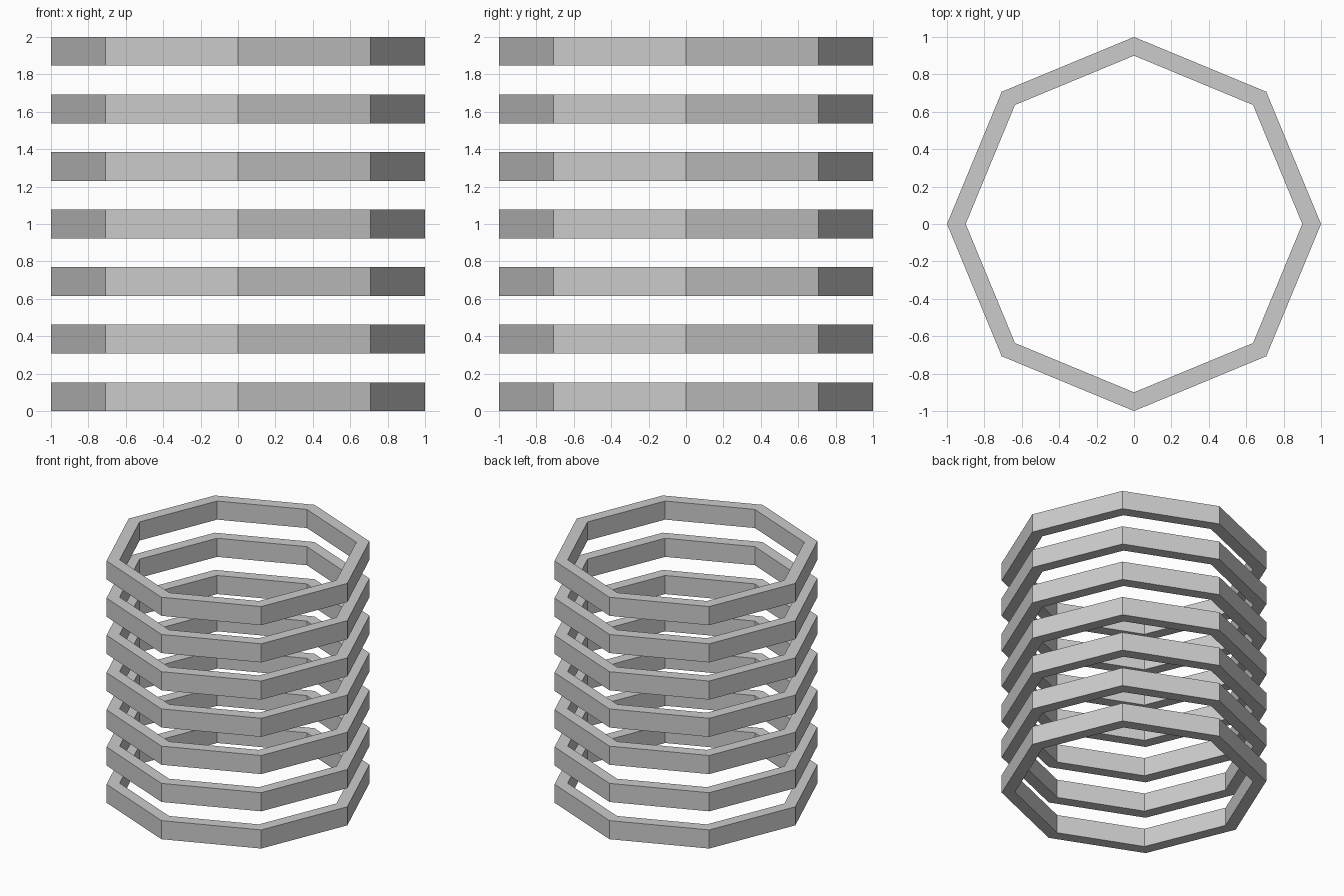
import bpy, bmesh
from math import cos, sin, pi

if "Cube" in bpy.data.objects:
    bpy.data.objects.remove(bpy.data.objects["Cube"])

SIDES, RINGS = 8, 7
OUTER, INNER = 1.0, 0.9
STEP = 2.0 / (2 * RINGS - 1)   # ring height equals gap height


def octagon_ring(name, z0, z1):
    bm = bmesh.new()
    profile = [(OUTER, z0), (OUTER, z1), (INNER, z1), (INNER, z0)]
    loops = []
    for i in range(SIDES):
        a = 2 * pi * i / SIDES
        loops.append([bm.verts.new((r * cos(a), r * sin(a), z)) for r, z in profile])
    for i in range(SIDES):
        p, q = loops[i], loops[(i + 1) % SIDES]
        for k in range(4):
            n = (k + 1) % 4
            bm.faces.new((p[k], q[k], q[n], p[n]))
    bmesh.ops.recalc_face_normals(bm, faces=bm.faces[:])
    mesh = bpy.data.meshes.new(name)
    bm.to_mesh(mesh)
    bm.free()
    obj = bpy.data.objects.new(name, mesh)
    bpy.context.collection.objects.link(obj)
    return obj


# Stack of separate octagonal rings
for i in range(RINGS):
    octagon_ring(f"ring_{i + 1}", 2 * i * STEP, (2 * i + 1) * STEP)
